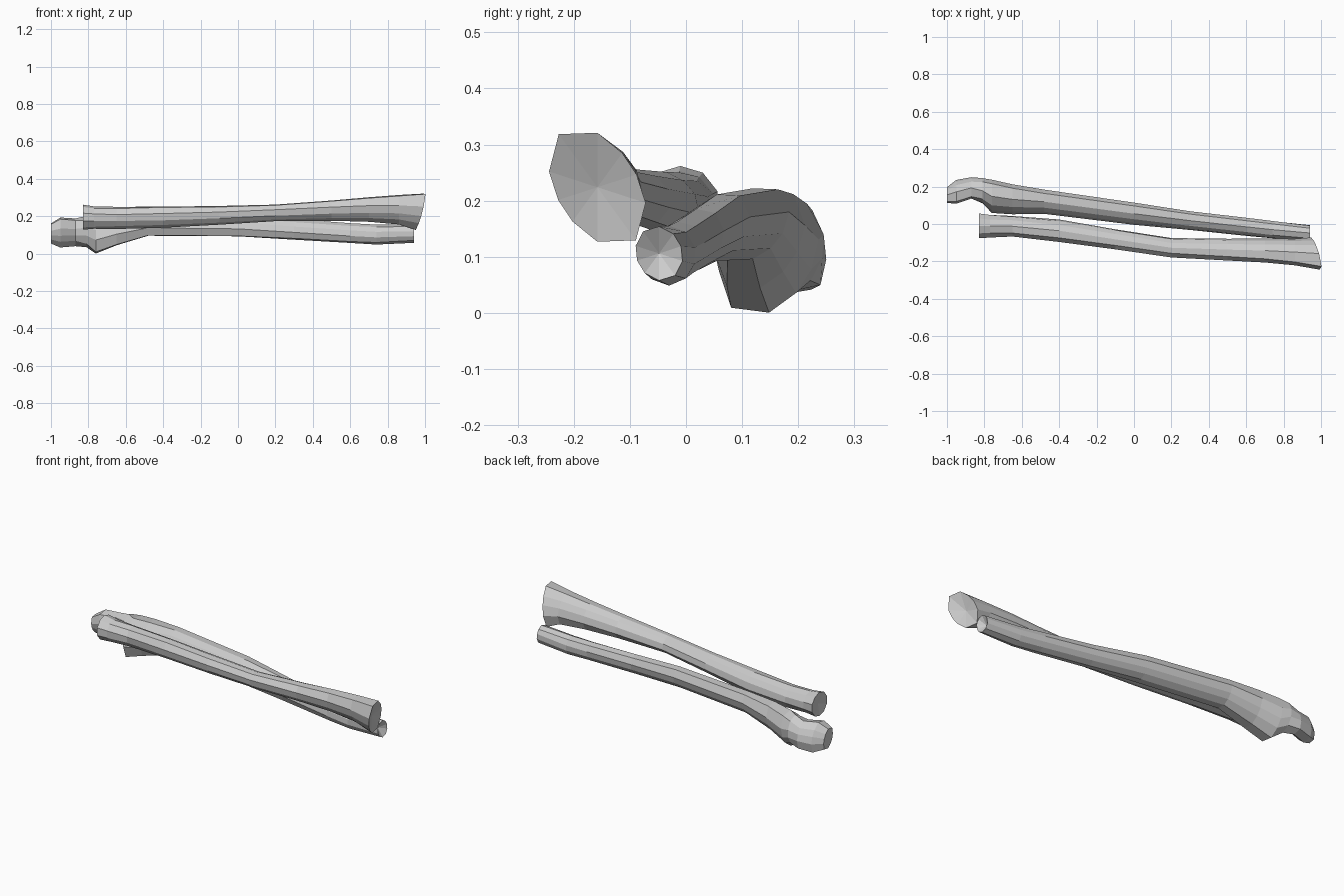
import bpy, bmesh, math

SIDES = 10


def ring(bm, section, slant):
    """Tilted oval section: x, centre y/z, half axes a/b, tilt in degrees."""
    x, cy, cz, a, b, tilt = section
    verts = []
    for i in range(SIDES):
        p = 2 * math.pi * (i + 0.5) / SIDES
        q = p - math.radians(tilt)
        r = 1.03 * a * b / math.hypot(b * math.cos(q), a * math.sin(q))
        y, z = r * math.cos(p), r * math.sin(p)
        verts.append(bm.verts.new((x + slant * (z - y), cy + y, cz + z)))
    return verts


def bone(name, sections, start_dish, end_dish, end_slant=0.0):
    bm = bmesh.new()
    last = len(sections) - 1
    rings = [ring(bm, s, end_slant if i == last else 0) for i, s in enumerate(sections)]
    for r0, r1 in zip(rings, rings[1:]):
        for i in range(SIDES):
            j = (i + 1) % SIDES
            bm.faces.new((r0[i], r0[j], r1[j], r1[i]))
    # dished joint surfaces at both ends
    for r, s, push in ((rings[0], sections[0], start_dish), (rings[-1], sections[-1], -end_dish)):
        c = bm.verts.new((s[0] + push, s[1], s[2]))
        for i in range(SIDES):
            bm.faces.new((r[i], r[(i + 1) % SIDES], c))
    bmesh.ops.recalc_face_normals(bm, faces=bm.faces)
    me = bpy.data.meshes.new(name)
    bm.to_mesh(me)
    bm.free()
    ob = bpy.data.objects.new(name, me)
    bpy.context.collection.objects.link(ob)
    return ob


# Radius: round head, slim shaft, flared slanted wrist end
bone("radius_bone", [
    (-0.83, -0.010, 0.195, 0.068, 0.065, 0),
    (-0.77, -0.012, 0.193, 0.062, 0.058, 0),
    (-0.65, -0.012, 0.191, 0.060, 0.052, 120),
    (-0.40, -0.036, 0.195, 0.064, 0.050, 140),
    (-0.10, -0.082, 0.205, 0.055, 0.047, 150),
    (0.20, -0.127, 0.218, 0.053, 0.042, 160),
    (0.50, -0.137, 0.230, 0.062, 0.048, 140),
    (0.70, -0.142, 0.236, 0.073, 0.054, 128),
    (0.86, -0.150, 0.235, 0.088, 0.060, 122),
    (0.97, -0.158, 0.224, 0.114, 0.070, 122),
], 0.01, 0.02, 0.2)

# Ulna: hooked elbow end with notch and spur, blade-like shaft, small wrist end
bone("ulna_bone", [
    (-1.00, 0.155, 0.108, 0.060, 0.036, 115),
    (-0.95, 0.172, 0.113, 0.088, 0.055, 115),
    (-0.87, 0.193, 0.114, 0.080, 0.050, 113),
    (-0.81, 0.178, 0.118, 0.082, 0.066, 80),
    (-0.76, 0.148, 0.102, 0.112, 0.076, 60),
    (-0.65, 0.132, 0.130, 0.098, 0.066, 55),
    (-0.48, 0.119, 0.159, 0.074, 0.052, 48),
    (0.00, 0.055, 0.152, 0.069, 0.048, 50),
    (0.30, 0.018, 0.130, 0.058, 0.045, 60),
    (0.60, -0.015, 0.110, 0.054, 0.045, 60),
    (0.74, -0.030, 0.102, 0.052, 0.046, 80),
    (0.94, -0.048, 0.106, 0.048, 0.040, 110),
], 0.0, 0.03)
